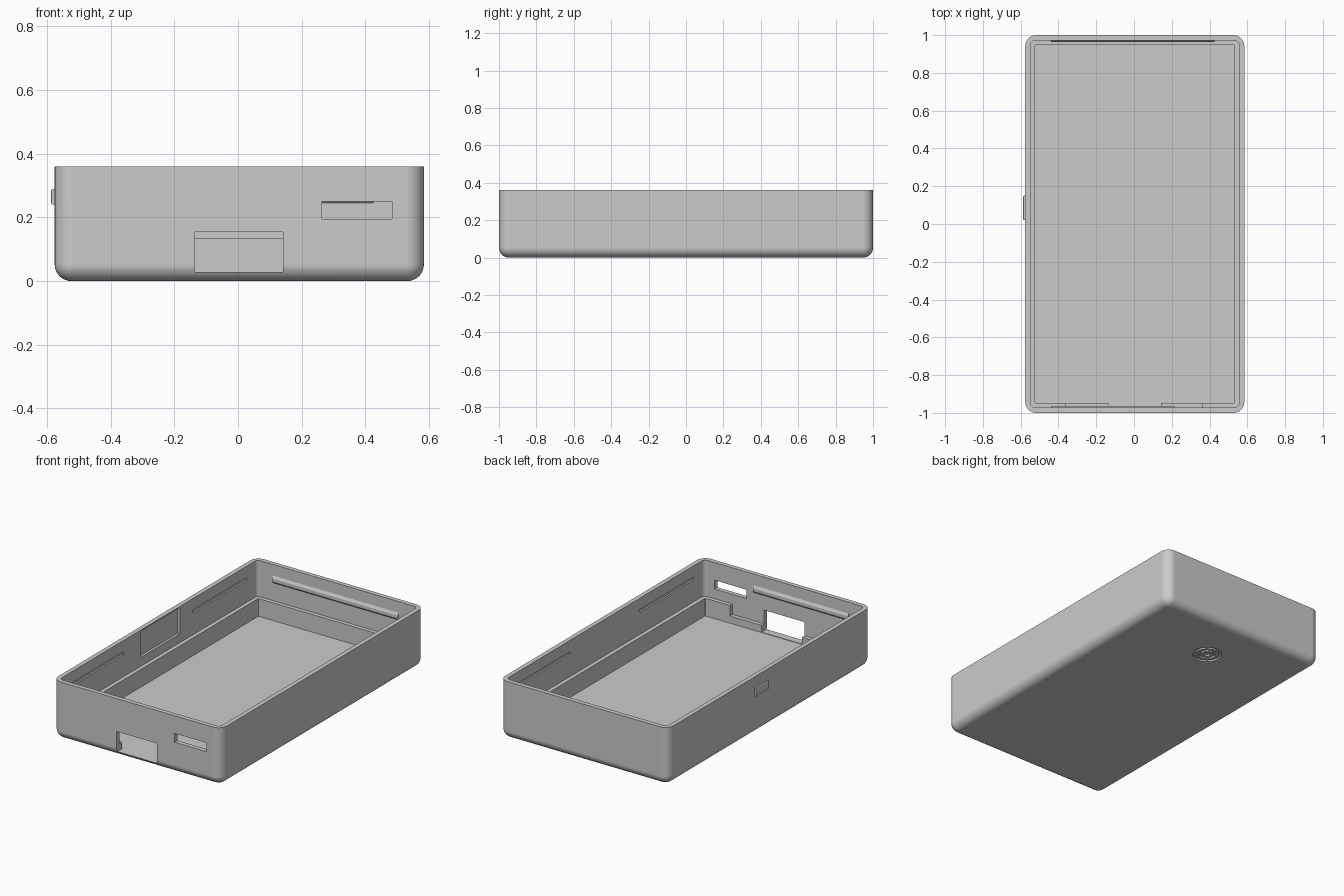
import bpy, bmesh, math
from mathutils import Vector

if "Cube" in bpy.data.objects:
    bpy.data.objects.remove(bpy.data.objects["Cube"])

CX, HX, HY, TOP = 0.004, 0.58, 1.0, 0.36   # body centre, half sizes, height
WALL, LEDGE_IN = 0.028, 0.053              # insets of the two cavities
FLOOR, LEDGE = 0.025, 0.135
IN_L, IN_R = CX - HX + WALL, CX + HX - WALL
IN_Y = HY - WALL

grey = bpy.data.materials.new("Plain grey")
grey.use_nodes = True
colour = (0.6, 0.6, 0.6, 1)
grey.diffuse_color = colour
grey.node_tree.nodes["Principled BSDF"].inputs["Base Color"].default_value = colour


def finish(name, bm):
    bmesh.ops.recalc_face_normals(bm, faces=bm.faces[:])
    mesh = bpy.data.meshes.new(name)
    bm.to_mesh(mesh)
    bm.free()
    mesh.materials.append(grey)
    ob = bpy.data.objects.new(name, mesh)
    bpy.context.collection.objects.link(ob)
    return ob


def rounded_ring(bm, inset, radius, z, steps=8):
    """Loop of vertices around a rounded rectangle."""
    ring = []
    for k, (sx, sy) in enumerate([(1, 1), (-1, 1), (-1, -1), (1, -1)]):
        cx = CX + sx * (HX - inset - radius)
        cy = sy * (HY - inset - radius)
        for i in range(steps + 1):
            a = (k + i / steps) * math.pi / 2
            ring.append(bm.verts.new((cx + radius * math.cos(a),
                                      cy + radius * math.sin(a), z)))
    return ring


def box(bm, x0, x1, y0, y1, z0, z1):
    verts = bmesh.ops.create_cube(bm, size=1)["verts"]
    for v in verts:
        v.co = Vector(((x0 + x1) / 2 + v.co.x * (x1 - x0),
                       (y0 + y1) / 2 + v.co.y * (y1 - y0),
                       (z0 + z1) / 2 + v.co.z * (z1 - z0)))


def cut(body, cutter):
    """Subtract a cutter and keep it only as a hidden helper."""
    mod = body.modifiers.new(cutter.name, "BOOLEAN")
    mod.operation, mod.solver, mod.object = "DIFFERENCE", "EXACT", cutter
    bpy.context.view_layer.objects.active = body
    bpy.ops.object.modifier_apply(modifier=mod.name)
    bpy.data.objects.remove(cutter)


def cut_box(body, *size):
    bm = bmesh.new()
    box(bm, *size)
    cut(body, finish("cutter", bm))


# Tray: one continuous loft from the underside, over the rim, to the floor
bm = bmesh.new()
R = 0.053
layers = []
for i in range(9):
    a = i / 8 * math.pi / 2
    inset = R * (1 - math.sin(a))
    layers.append((inset, R + 0.004 - inset, R * (1 - math.cos(a))))
layers += [(0, R + 0.004, TOP), (WALL, 0.025, TOP), (WALL, 0.025, LEDGE),
           (LEDGE_IN, 0.003, LEDGE), (LEDGE_IN, 0.003, FLOOR)]
rings = [rounded_ring(bm, *layer) for layer in layers]
for low, high in zip(rings, rings[1:]):
    for i in range(len(low)):
        j = (i + 1) % len(low)
        bm.faces.new((low[i], low[j], high[j], high[i]))
bm.faces.new(rings[0])
bm.faces.new(rings[-1])
tray = finish("tray", bm)

# Front openings: wide port and small slot
cut_box(tray, -0.135, 0.142, -1.1, -0.9, FLOOR + 0.003, 0.155)
cut_box(tray, 0.264, 0.484, -1.1, -0.95, 0.195, 0.25)

# Lowered parts of the front ledge beside the port
cut_box(tray, 0.12, 0.36, -IN_Y, -0.9, 0.07, 0.2)
cut_box(tray, -0.36, -0.12, -IN_Y, -0.9, 0.07, 0.2)

# Recess behind the button
cut_box(tray, IN_L - 0.015, IN_L + 0.05, -0.17, 0.21, 0.19, 0.352)

# Clip grooves in the long walls
for x in (IN_L, IN_R):
    for y0, y1 in ((-0.87, -0.34), (0.34, 0.87)):
        cut_box(tray, x - 0.01, x + 0.01, y0, y1, 0.27, 0.29)

# Concentric grooves in the underside
for outer, inner in ((0.084, 0.068), (0.05, 0.036), (0.018, 0)):
    bm = bmesh.new()
    n = 40
    loops = []
    for r, z in ((outer, -0.02), (outer, 0.01), (inner, 0.01), (inner, -0.02)):
        if r:
            loops.append([bm.verts.new((CX + r * math.cos(t * math.tau / n),
                                        0.67 + r * math.sin(t * math.tau / n), z))
                          for t in range(n)])
    pairs = list(zip(loops, loops[1:]))
    if inner:
        pairs.append((loops[-1], loops[0]))
    else:
        bm.faces.new(loops[0])
        bm.faces.new(loops[1])
    for a, b in pairs:
        for i in range(n):
            j = (i + 1) % n
            bm.faces.new((a[i], a[j], b[j], b[i]))
    cut(tray, finish("ring_cutter", bm))


def clip_ridge(name, x0, x1, side):
    """Shallow ridge with sloped edges along an end wall."""
    bm = bmesh.new()
    profile = [(0.005, 0.24), (-0.008, 0.255), (-0.008, 0.275), (0.005, 0.3)]
    ends = [[bm.verts.new((x, side * (IN_Y + d), z)) for d, z in profile]
            for x in (x0, x1)]
    for end in ends:
        bm.faces.new(end)
    for i in range(4):
        j = (i + 1) % 4
        bm.faces.new((ends[0][i], ends[0][j], ends[1][j], ends[1][i]))
    return finish(name, bm)


clip_ridge("back_clip_ridge", -0.44, 0.425, 1)
clip_ridge("front_clip_ridge", -0.44, 0.215, -1)

# Side button
bm = bmesh.new()
box(bm, -0.587, -0.57, 0.02, 0.15, 0.24, 0.29)
outer_edges = [e for e in bm.edges if all(v.co.x < -0.58 for v in e.verts)]
bmesh.ops.bevel(bm, geom=outer_edges, offset=0.006, segments=2, affect="EDGES", profile=0.5)
finish("side_button", bm)

# Smooth fillets with flat main faces
bpy.ops.object.select_all(action="DESELECT")
tray.select_set(True)
bpy.context.view_layer.objects.active = tray
bpy.ops.object.shade_smooth_by_angle(angle=math.radians(30))
weighted = tray.modifiers.new("flat_faces", "WEIGHTED_NORMAL")
weighted.keep_sharp = True
